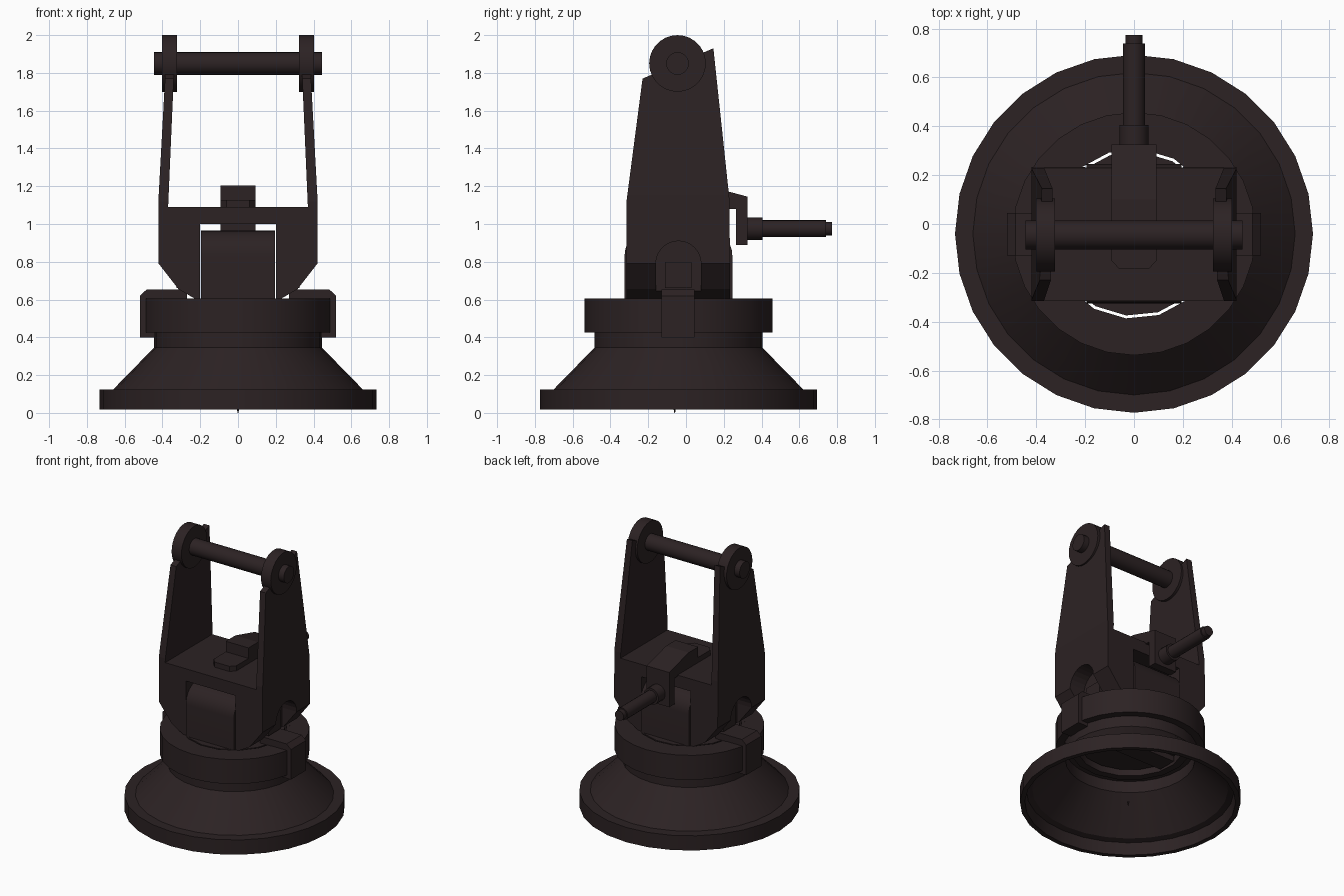
import bpy, bmesh, math
from mathutils import Matrix, Vector

if "Cube" in bpy.data.objects:
    bpy.data.objects.remove(bpy.data.objects["Cube"])

mat = bpy.data.materials.new("dark brown metal")
mat.diffuse_color = (0.025, 0.016, 0.017, 1)
mat.use_nodes = True
mat.node_tree.nodes["Principled BSDF"].inputs["Base Color"].default_value = mat.diffuse_color
CY = -0.04  # centre line of the round parts


def finish(name, bm, smooth=True):
    bmesh.ops.recalc_face_normals(bm, faces=bm.faces)
    me = bpy.data.meshes.new(name)
    bm.to_mesh(me)
    bm.free()
    me.materials.append(mat)
    ob = bpy.data.objects.new(name, me)
    bpy.context.collection.objects.link(ob)
    if smooth:
        bpy.ops.object.select_all(action='DESELECT')
        ob.select_set(True)
        bpy.context.view_layer.objects.active = ob
        bpy.ops.object.shade_smooth_by_angle(angle=math.radians(28))
    return ob


def extrude(name, pts, axis, a, b, smooth=False):
    """Extrude a 2D outline along x (points are y,z) or y (points are x,z)."""
    bm = bmesh.new()
    put = (lambda p, t: (t, p[0], p[1])) if axis == 'x' else (lambda p, t: (p[0], t, p[1]))
    f = bm.faces.new([bm.verts.new(put(p, a)) for p in pts])
    r = bmesh.ops.extrude_face_region(bm, geom=[f])
    d = Vector((b - a, 0, 0)) if axis == 'x' else Vector((0, b - a, 0))
    bmesh.ops.translate(bm, vec=d, verts=[v for v in r['geom'] if isinstance(v, bmesh.types.BMVert)])
    return finish(name, bm, smooth)


def lathe(name, prof, n, closed=True, matrix=None):
    """Turn a (radius, height) outline around z; closed joins it into a ring."""
    bm = bmesh.new()
    rings = [[bm.verts.new((r * math.sin(2 * math.pi * i / n), r * math.cos(2 * math.pi * i / n), z))
              for i in range(n)] for r, z in prof]
    pairs = list(zip(rings, rings[1:]))
    if closed:
        pairs.append((rings[-1], rings[0]))
    else:
        bm.faces.new(rings[0])
        bm.faces.new(rings[-1])
    for lo, hi in pairs:
        for i in range(n):
            j = (i + 1) % n
            bm.faces.new((lo[i], lo[j], hi[j], hi[i]))
    bm.transform(matrix or Matrix.Translation((0, CY, 0)))
    return finish(name, bm)


def along_x(y, z):
    return Matrix.Translation((0, y, z)) @ Matrix.Rotation(math.pi / 2, 4, 'Y')


def along_y(z):
    return Matrix.Translation((0, 0, z)) @ Matrix.Rotation(-math.pi / 2, 4, 'X')


def boolean(ob, cutter, op):
    m = ob.modifiers.new("cut", 'BOOLEAN')
    m.operation, m.object, m.solver = op, cutter, 'EXACT'
    dg = bpy.context.evaluated_depsgraph_get()
    me = bpy.data.meshes.new_from_object(ob.evaluated_get(dg))
    ob.modifiers.clear()
    ob.data = me
    bpy.data.objects.remove(cutter)


def rect(a, b, c, d):
    return [(a, c), (b, c), (b, d), (a, d)]


# Hollow thin-walled conical base with flange and neck
lathe("base_skirt", [(0.733, 0.017), (0.733, 0.125), (0.66, 0.125), (0.445, 0.345), (0.445, 0.43),
                     (0.43, 0.43), (0.43, 0.34), (0.65, 0.115), (0.69, 0.105), (0.70, 0.017)], 28)
# Clamp ring, its coarser inner rim and the turntable inside it
lathe("clamp_ring", [(0.4975, 0.425), (0.4975, 0.605), (0.37, 0.605), (0.37, 0.425)], 28)
turn = Matrix.Translation((0, CY, 0)) @ Matrix.Rotation(math.radians(-5.5), 4, 'Z')
lathe("inner_rim", [(0.40, 0.42), (0.40, 0.603), (0.348, 0.603), (0.348, 0.42)], 16, True, turn)
lathe("turntable", [(0.336, 0.46), (0.336, 0.602)], 16, False, turn)
extrude("turntable_bar", rect(-0.11, 0.03, 0.42, 0.47), 'x', -0.32, 0.32)
# Tiny pin under the base
lathe("centre_pin", [(0.002, 0), (0.008, 0.03)], 8, False, Matrix.Translation((0, -0.06, 0)))

# Yoke: front outline intersected with side outline
half = [(0.20, 0.59), (0.22, 0.60), (0.315, 0.655), (0.42, 0.79), (0.42, 1.15),
        (0.376, 1.96), (0.332, 1.96), (0.37, 1.09)]
front = [(0.20, 1.0)] + half + [(-x, z) for x, z in reversed(half)] + [(-0.20, 1.0)]
yoke = extrude("yoke", front, 'y', -0.5, 0.5)
side = [(-0.315, 0.5), (-0.315, 1.12), (-0.23, 1.77), (0.145, 1.93), (0.23, 1.13), (0.235, 0.5)]
boolean(yoke, extrude("side_cutter", side, 'x', -0.6, 0.6), 'INTERSECT')

arch = [(CY + 0.12, 0.55)] + [(CY + 0.12 * math.cos(math.pi * i / 12), 0.79 + 0.12 * math.sin(math.pi * i / 12))
                              for i in range(13)] + [(CY - 0.12, 0.55)]
clamp = [(0.44, 0.40), (0.52, 0.40), (0.52, 0.62), (0.485, 0.652), (0.27, 0.652), (0.27, 0.60), (0.44, 0.60)]
for s, tag in ((1, "right"), (-1, "left")):
    # Arched recess in the yoke flank, with a square peg in it
    boolean(yoke, extrude("arch_cutter", arch, 'x', s * 0.30, s * 0.6), 'DIFFERENCE')
    extrude("square_peg_" + tag, rect(-0.11, 0.03, 0.66, 0.80), 'x', s * 0.25, s * 0.325)
    # Clamp hooking over the ring
    extrude("clamp_" + tag, [(s * x, z) for x, z in clamp], 'y', -0.13, 0.045)
    # Round lug at the top of each arm
    lathe("lug_" + tag, [(0.15, s * 0.323), (0.15, s * 0.402)], 28, False, along_x(-0.045, 1.85))

# Cross axle between the arms
lathe("axle", [(0.06, -0.445), (0.06, 0.445)], 20, False, along_x(-0.045, 1.85))

# Rounded block filling the yoke tunnel
R = 0.13
arcs = [(math.cos(math.pi * i / 16), math.sin(math.pi * i / 16)) for i in range(9)]
top = [(0.155 + R * c, 0.835 + R * s) for c, s in arcs]
top += [(-y, z) for y, z in reversed(top)]
block = [(CY + 0.285, 0.59)] + [(CY + y, z) for y, z in top] + [(CY - 0.285, 0.59)]
extrude("tunnel_block", block, 'x', -0.195, 0.195, True)

# Bracket over the yoke with a low front pad
bracket = [(-0.01, 1.08), (-0.01, 1.205), (0.10, 1.205), (0.325, 1.145), (0.325, 0.89), (0.265, 0.89), (0.265, 1.08)]
extrude("bracket", bracket, 'x', -0.092, 0.092)
bm = bmesh.new()
pad = [(-0.092, 0), (-0.092, -0.15), (-0.06, -0.185), (0.06, -0.185), (0.092, -0.15), (0.092, 0)]
for z in (1.08, 1.128):
    bm.faces.new([bm.verts.new((x, y, z)) for x, y in pad])
bmesh.ops.bridge_loops(bm, edges=bm.edges[:])
finish("bracket_pad", bm, False)

# Rear handle rod with collar and tip
lathe("handle_rod", [(0.06, 0.31), (0.06, 0.405), (0.045, 0.405), (0.045, 0.74), (0.036, 0.74), (0.036, 0.773)],
      18, False, along_y(0.975))
